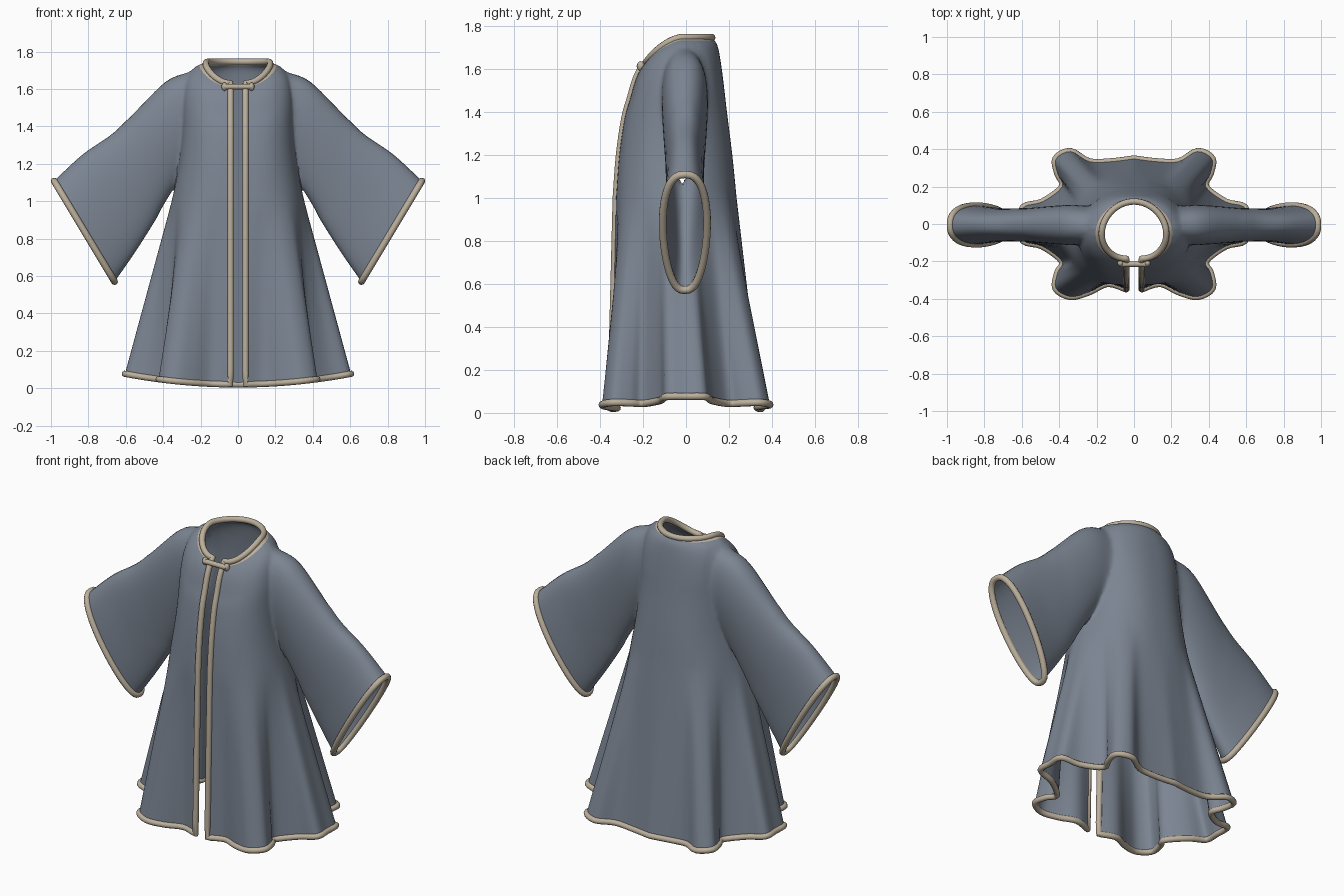
import bpy, bmesh, math
from mathutils import Vector

if "Cube" in bpy.data.objects:
    bpy.data.objects.remove(bpy.data.objects["Cube"])


def material(name, col):
    m = bpy.data.materials.new(name)
    m.diffuse_color = (*col, 1)
    m.use_nodes = True
    m.node_tree.nodes["Principled BSDF"].inputs["Base Color"].default_value = m.diffuse_color
    return m


ROBE = material("slate_cloth", (0.20, 0.235, 0.29))
TRIM = material("beige_trim", (0.50, 0.43, 0.33))


def spline(keys, n):
    """Catmull-Rom through tuples, n steps per span."""
    out = []
    for i in range(len(keys) - 1):
        a, b, c, d = (keys[max(i - 1, 0)], keys[i], keys[i + 1],
                      keys[min(i + 2, len(keys) - 1)])
        for s in range(n):
            u = s / n
            out.append(tuple(0.5 * (2 * q + (r - p) * u + (2 * p - 5 * q + 4 * r - w) * u * u
                                    + (3 * q - p - 3 * r + w) * u ** 3)
                             for p, q, r, w in zip(a, b, c, d)))
    out.append(tuple(keys[-1]))
    return out


def loft(name, rings, face_mat):
    """Closed solid through rings; caps get slot 2 (deleted later)."""
    bm = bmesh.new()
    vs = [[bm.verts.new(p) for p in r] for r in rings]
    n = len(rings[0])
    for i in range(len(vs) - 1):
        for j in range(n):
            k = (j + 1) % n
            f = bm.faces.new((vs[i][j], vs[i][k], vs[i + 1][k], vs[i + 1][j]))
            f.material_index = face_mat(i, j)
    bm.faces.new(vs[0][::-1]).material_index = 2
    bm.faces.new(vs[-1]).material_index = 2
    bmesh.ops.recalc_face_normals(bm, faces=bm.faces)
    me = bpy.data.meshes.new(name)
    bm.to_mesh(me)
    bm.free()
    for m in (ROBE, TRIM, ROBE):
        me.materials.append(m)
    ob = bpy.data.objects.new(name, me)
    bpy.context.collection.objects.link(ob)
    return ob


def activate(ob):
    bpy.ops.object.select_all(action='DESELECT')
    ob.select_set(True)
    bpy.context.view_layer.objects.active = ob


def tube(name, pts, r, cyclic):
    cu = bpy.data.curves.new(name, 'CURVE')
    cu.dimensions = '3D'
    cu.bevel_depth = r
    cu.bevel_resolution = 3
    cu.use_fill_caps = True
    sp = cu.splines.new('POLY')
    sp.points.add(len(pts) - 1)
    for p, q in zip(sp.points, pts):
        p.co = (*q, 1)
    sp.use_cyclic_u = cyclic
    cu.materials.append(TRIM)
    ob = bpy.data.objects.new(name, cu)
    bpy.context.collection.objects.link(ob)
    activate(ob)
    bpy.ops.object.convert(target='MESH')
    bpy.ops.object.shade_smooth_by_angle(angle=math.radians(60))


# Body: wavy hem outline (right half, front to back) flowing into an oval chest
hem = spline([(.04, -.35), (.14, -.32), (.24, -.365), (.34, -.39), (.42, -.345), (.41, -.26),
              (.385, -.2), (.49, -.12), (.595, -.09), (.6, 0), (.595, .09), (.49, .12),
              (.385, .2), (.41, .27), (.42, .35), (.34, .39), (.24, .335), (.12, .335),
              (0, .35)], 4)
N = len(hem)


def oval(key):
    w, f, b, zf, zb, p = key
    pts = []
    for k in range(N):
        t = math.pi * k / (N - 1)
        s = max(math.sin(t), 0) ** p if 0 < k < N - 1 else 0
        u = min(t / (0.55 * math.pi), 1)
        u = u * u * (3 - 2 * u)
        pts.append(Vector(((w - .017) * s + .04 * (1 + math.cos(t)) / 2,
                           (f + b) / 2 - (b - f) / 2 * math.cos(t),
                           zf + (zb - zf) * u)))
    return pts


# half width, front y, back y, front z, back z, squareness
upper = [oval(k) for k in spline([
    (.35, -.325, .235, 1.0, 1.0, .8), (.31, -.31, .215, 1.2, 1.2, .8),
    (.295, -.285, .19, 1.37, 1.4, .8), (.295, -.26, .175, 1.46, 1.53, .8),
    (.28, -.237, .16, 1.54, 1.64, .85), (.24, -.215, .145, 1.59, 1.71, .95),
    (.168, -.185, .12, 1.63, 1.745, 1.0)], 4)]
bottom = [Vector((x, y, .02 + .06 * (x / .62) ** 2)) for x, y in hem]
halves = [[a.lerp(b, i / 14) for a, b in zip(bottom, upper[0])] for i in range(14)] + upper
rings = [h + [Vector((-p.x, p.y, p.z)) for p in h[-2::-1]] for h in halves]
last = len(rings[0]) - 1
rows = len(rings) - 1
body = loft("robe", rings,
            lambda i, j: 2 if j == last else (1 if i >= rows - 2 else 0))

# Sleeves: flat ovals; top x,z  bottom x,z  half depth
sleeve_keys = spline([(.12, 1.65, .12, 1.27, .08), (.33, 1.682, .25, 1.2, .115),
                      (.50, 1.535, .345, 1.06, .11), (.66, 1.37, .45, .885, .097),
                      (.83, 1.25, .555, .72, .095), (.983, 1.108, .66, .57, .11)], 6)


def sleeve_ring(key, side):
    tx, tz, bx, bz, d = key
    pts = []
    for j in range(44):
        a = 2 * math.pi * j / 44
        c, s = math.cos(a), math.sin(a)
        s = math.copysign(abs(s) ** .8, s)
        pts.append(Vector((side * ((tx + bx) / 2 + (tx - bx) / 2 * c),
                           -.005 + d * s * (.93 + .12 * c),
                           (tz + bz) / 2 + (tz - bz) / 2 * c)))
    return pts


for side in (1, -1):
    sr = [sleeve_ring(k, side) for k in sleeve_keys]
    sl = loft("sleeve_solid", sr, lambda i, j: 0)
    mod = body.modifiers.new("join", 'BOOLEAN')
    mod.operation = 'UNION'
    mod.solver = 'EXACT'
    mod.object = sl
    activate(body)
    bpy.ops.object.modifier_apply(modifier=mod.name)
    bpy.data.objects.remove(sl)
    tube("cuff_trim", sr[-1], .018, True)

# Open the neck, front, hem and cuffs, then soften the shoulder seams
bm = bmesh.new()
bm.from_mesh(body.data)
bmesh.ops.delete(bm, geom=[f for f in bm.faces if f.material_index == 2], context='FACES')
bmesh.ops.remove_doubles(bm, verts=bm.verts, dist=.002)
seam = [v for v in bm.verts if .2 < abs(v.co.x) < .6 and .92 < v.co.z < 1.72
        and not v.is_boundary]
for _ in range(8):
    bmesh.ops.smooth_vert(bm, verts=seam, factor=.5, use_axis_x=True,
                          use_axis_y=True, use_axis_z=True)
bm.to_mesh(body.data)
bm.free()
sol = body.modifiers.new("thickness", 'SOLIDIFY')
sol.thickness = .01
sol.offset = -1
activate(body)
bpy.ops.object.modifier_apply(modifier=sol.name)
body.data.materials.pop(index=2)
bpy.ops.object.shade_smooth_by_angle(angle=math.radians(70))

# Edge trim: one loop round the hem, up the front, round the neck and down
loop = (rings[0] + [r[-1] for r in rings[1:-1]] + rings[-1][::-1]
        + [r[0] for r in rings[-2:0:-1]])
tube("edge_trim", loop, .017, True)

# Clasp: bar with two toggles
tube("clasp_bar", [Vector((x, -.215, 1.612)) for x in (-.075, 0, .075)], .015, False)
for side in (1, -1):
    bpy.ops.mesh.primitive_uv_sphere_add(segments=16, ring_count=8, radius=.02,
                                         location=(side * .072, -.21, 1.612))
    ob = bpy.context.object
    ob.name = "clasp_toggle"
    ob.scale = (.8, .9, 1.15)
    ob.data.materials.append(TRIM)
    bpy.ops.object.shade_smooth()
